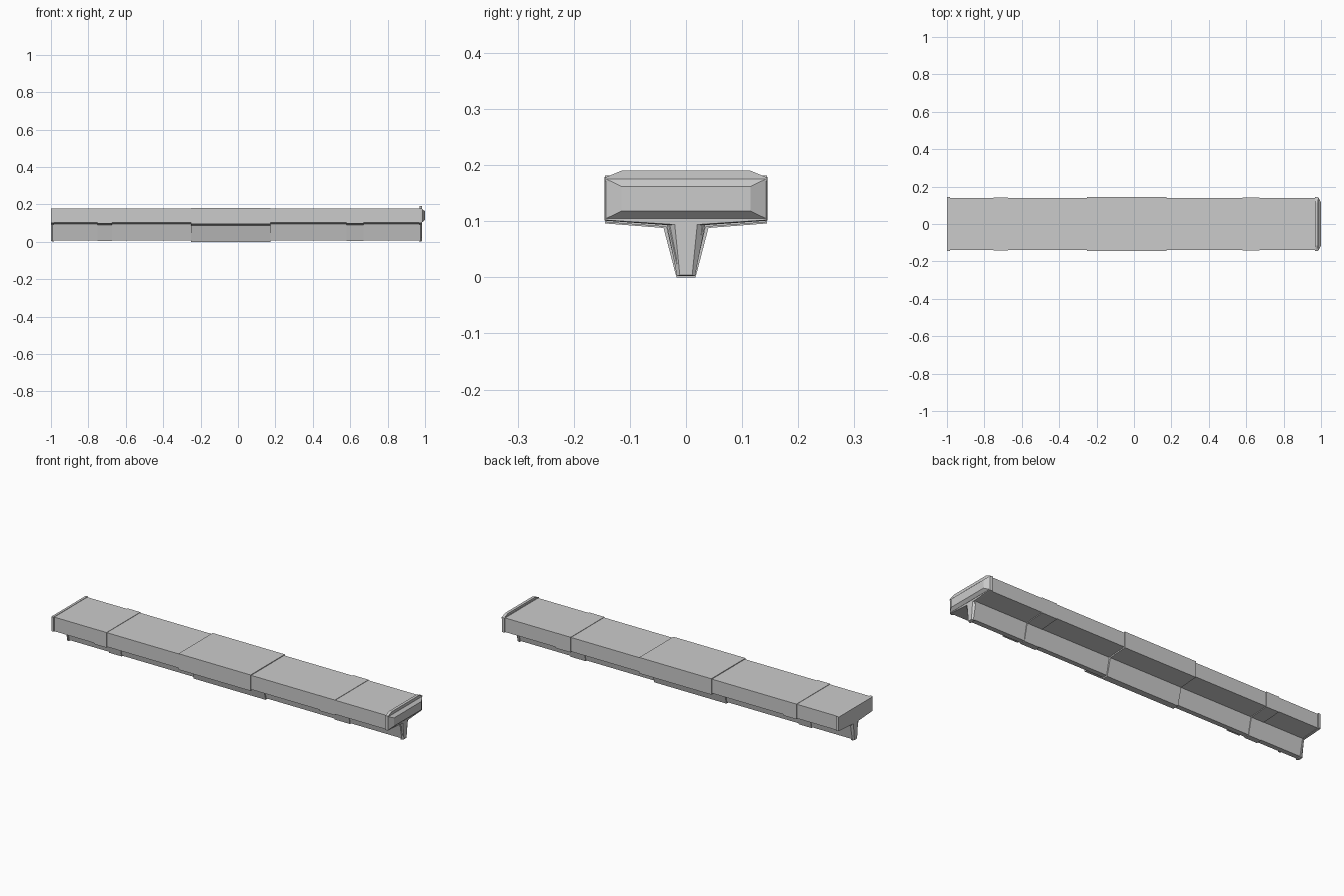
import bpy, bmesh

if "Cube" in bpy.data.objects:
    bpy.data.objects.remove(bpy.data.objects["Cube"])


def profile(w, top, under, neck, foot, bottom):
    """Symmetric T cross-section as (y, z) points."""
    half = [(w, top), (w, 0.102 - under), (neck, 0.094 - under), (foot, bottom)]
    return half + [(-y, z) for y, z in reversed(half)]


def loft(name, stations):
    """Skin matching (y, z) loops placed along x and cap both ends."""
    bm = bmesh.new()
    rings = [[bm.verts.new((x, y, z)) for y, z in pts] for x, pts in stations]
    n = len(rings[0])
    for a, b in zip(rings, rings[1:]):
        for i in range(n):
            j = (i + 1) % n
            bm.faces.new((a[i], a[j], b[j], b[i]))
    bm.faces.new(rings[0])
    bm.faces.new(rings[-1])
    bmesh.ops.recalc_face_normals(bm, faces=bm.faces)
    mesh = bpy.data.meshes.new(name)
    bm.to_mesh(mesh)
    bm.free()
    ob = bpy.data.objects.new(name, mesh)
    bpy.context.collection.objects.link(ob)
    return ob


core = profile(0.139, 0.177, 0.0, 0.031, 0.013, 0.007)
band = profile(0.142, 0.179, 0.004, 0.035, 0.015, 0.003)
middle = profile(0.144, 0.181, 0.006, 0.040, 0.017, 0.0)
rim = profile(0.145, 0.179, 0.001, 0.034, 0.016, 0.002)
rim_face = profile(0.143, 0.177, 0.0, 0.020, 0.011, 0.004)

# Long T beam
loft("beam", [(-0.995, core), (0.98, core)])

# Raised reinforcement bands
for name, x0, x1, pts in (("left_band", -0.75, -0.675, band),
                          ("middle_band", -0.25, 0.175, middle),
                          ("right_band", 0.58, 0.67, band)):
    loft(name, [(x0, pts), (x1, pts)])

# End rims with chamfered outer faces
loft("left_end_rim", [(-0.985, rim), (-0.992, rim), (-1.0, rim_face)])
loft("right_end_rim", [(0.968, rim), (0.977, rim), (0.985, rim_face)])

# Raised lip above the right end
lip = [(0.144, 0.172), (0.144, 0.178), (0.115, 0.19),
       (-0.115, 0.19), (-0.144, 0.178), (-0.144, 0.172)]
loft("top_lip", [(0.97, lip), (0.985, lip)])


# Bevelled nose block on the right end
def rect(w, z0, z1):
    return [(-w, z0), (w, z0), (w, z1), (-w, z1)]


loft("nose_block", [(0.975, rect(0.142, 0.105, 0.175)),
                    (0.986, rect(0.142, 0.105, 0.175)),
                    (1.0, rect(0.115, 0.118, 0.162))])
